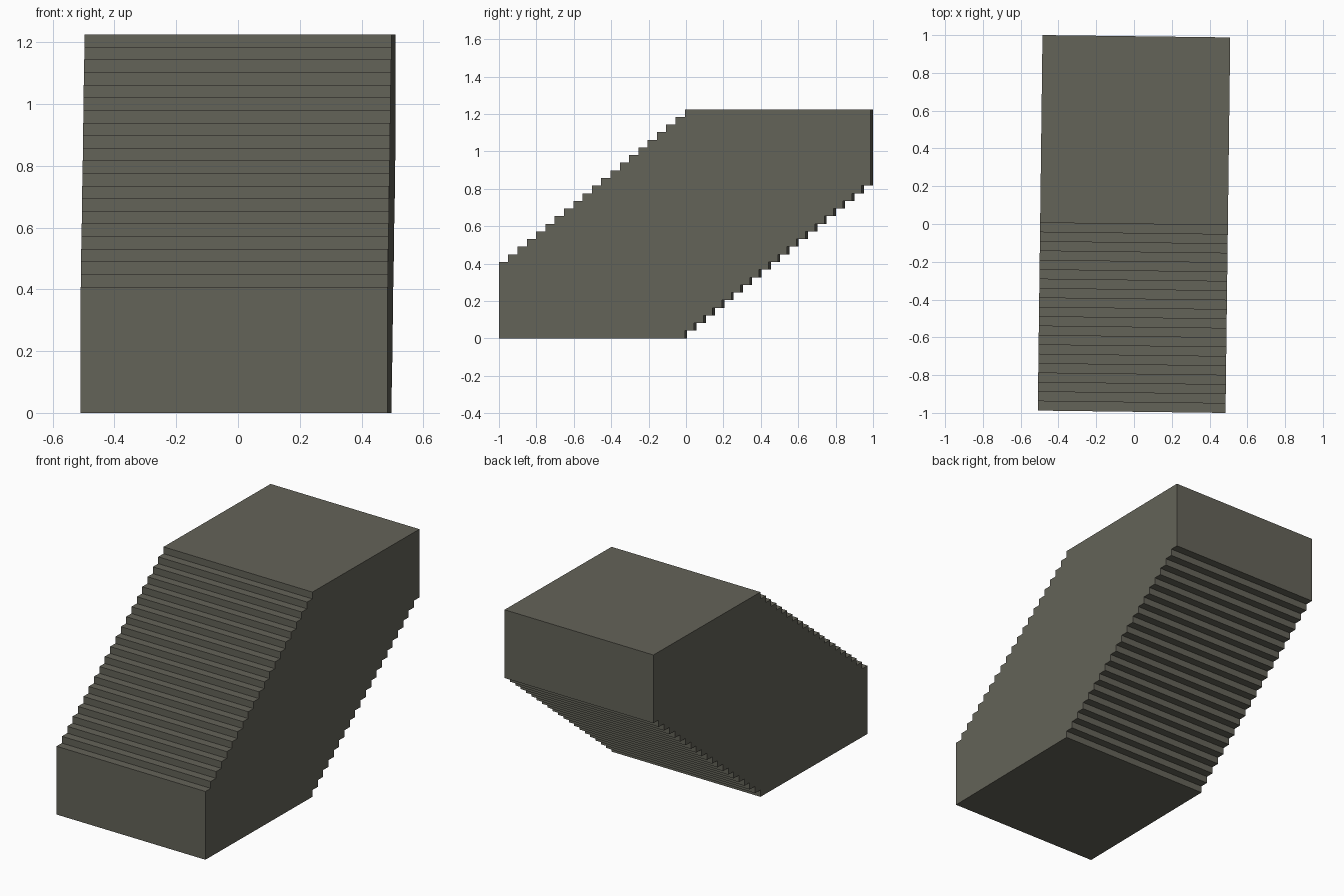
import bpy, bmesh, math
from mathutils import Matrix

if "Cube" in bpy.data.objects:
    bpy.data.objects.remove(bpy.data.objects["Cube"])

STEPS = 20
ANGLE = math.radians(-0.72)        # whole model is turned slightly
WIDTH = 0.994
LENGTH = 2 * WIDTH
RUN = LENGTH / 2 / STEPS
RISE = 1.225 / 30
HALF = LENGTH / 2

# Side profile (y, z): flat base, stepped underside, back, top, stairs, front
profile = [(-HALF, 0.0)]
for k in range(STEPS):             # inverted steps on the underside
    profile += [(k * RUN, k * RISE), (k * RUN, (k + 1) * RISE)]
profile += [(HALF, STEPS * RISE), (HALF, 30 * RISE)]
for k in range(STEPS, 0, -1):      # stairs on top, walking down to the front
    y = -HALF + k * RUN
    profile += [(y, (10 + k) * RISE), (y, (9 + k) * RISE)]
profile.append((-HALF, 10 * RISE))

# Extrude the profile across the width
bm = bmesh.new()
side = bm.faces.new([bm.verts.new((-WIDTH / 2, y, z)) for y, z in profile])
ext = bmesh.ops.extrude_face_region(bm, geom=[side], use_keep_orig=True)
moved = [v for v in ext["geom"] if isinstance(v, bmesh.types.BMVert)]
bmesh.ops.translate(bm, verts=moved, vec=(WIDTH, 0, 0))
bmesh.ops.recalc_face_normals(bm, faces=bm.faces)
bm.transform(Matrix.Rotation(ANGLE, 4, "Z"))

mesh = bpy.data.meshes.new("staircase")
bm.to_mesh(mesh)
bm.free()
staircase = bpy.data.objects.new("staircase", mesh)
bpy.context.collection.objects.link(staircase)

# Single stone colour
stone = bpy.data.materials.new("olive grey stone")
stone.diffuse_color = (0.127, 0.125, 0.099, 1.0)
stone.use_nodes = True
stone.node_tree.nodes["Principled BSDF"].inputs["Base Color"].default_value = stone.diffuse_color
mesh.materials.append(stone)
